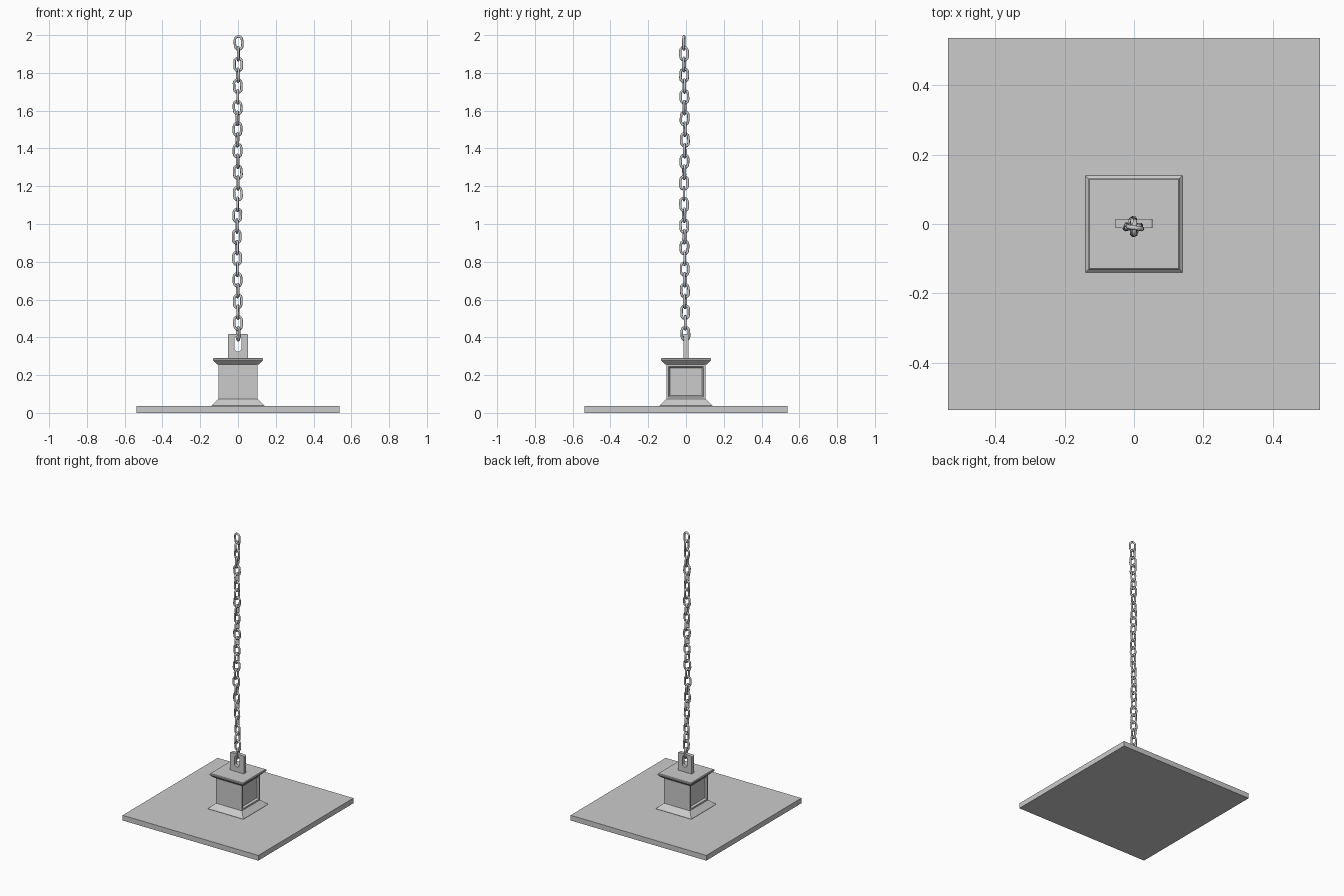
import bpy, bmesh, math, random
from mathutils import Matrix

if "Cube" in bpy.data.objects:
    bpy.data.objects.remove(bpy.data.objects["Cube"])

random.seed(4)


def finish(name, bm, smooth=False):
    bmesh.ops.recalc_face_normals(bm, faces=bm.faces)
    me = bpy.data.meshes.new(name)
    bm.to_mesh(me)
    bm.free()
    ob = bpy.data.objects.new(name, me)
    bpy.context.collection.objects.link(ob)
    if smooth:
        bpy.ops.object.select_all(action='DESELECT')
        ob.select_set(True)
        bpy.context.view_layer.objects.active = ob
        bpy.ops.object.shade_smooth_by_angle(angle=math.radians(50))
    return ob


def stadium(r, half, n):
    """Points and outward normals (x, z) of an upright slot outline."""
    out = []
    for i in range(2 * n + 2):
        top = i <= n
        a = math.pi * (i if top else i - 1) / n
        c, s = math.cos(a), math.sin(a)
        out.append((r * c, r * s + (half if top else -half), c, s))
    return out


# Ground plate
bm = bmesh.new()
bmesh.ops.create_cube(bm, size=1, matrix=Matrix.Translation((0, 0, 0.0185))
                      @ Matrix.Diagonal((1.074, 1.074, 0.037, 1)))
finish("ground_plate", bm)

# Pedestal: square rings with skirt, body and flared cap
profile = [(0.14, 0.03), (0.14, 0.039), (0.103, 0.074), (0.103, 0.256),
           (0.109, 0.256), (0.128, 0.274), (0.132, 0.278), (0.132, 0.286), (0.128, 0.29)]
bm = bmesh.new()
rings = [[bm.verts.new((h * sx, h * sy, z)) for sx, sy in ((-1, -1), (1, -1), (1, 1), (-1, 1))]
         for h, z in profile]
panels = []
for k, (a, b) in enumerate(zip(rings, rings[1:])):
    for i in range(4):
        j = (i + 1) % 4
        f = bm.faces.new((a[i], a[j], b[j], b[i]))
        if k == 2 and i in (1, 3):
            panels.append(f)
bm.faces.new(rings[0][::-1])
bm.faces.new(rings[-1])
bm.normal_update()
# Recessed panels on the two sides
for f in panels:
    bmesh.ops.inset_region(bm, faces=[f], thickness=0.015, depth=0)
    bmesh.ops.inset_region(bm, faces=[f], thickness=0.010, depth=-0.014)
finish("pedestal", bm)

# Anchor tab with rounded top corners and a slot
tab = bmesh.new()
pts = [(-0.054, 0.28), (0.054, 0.28)]
for cx, a0 in ((0.047, 0), (-0.047, 90)):
    for a in (0, 30, 60, 90):
        t = math.radians(a0 + a)
        pts.append((cx + 0.007 * math.cos(t), 0.411 + 0.007 * math.sin(t)))
f = tab.faces.new([tab.verts.new((x, -0.012, z)) for x, z in pts])
ext = bmesh.ops.extrude_face_region(tab, geom=[f])["geom"]
bmesh.ops.translate(tab, verts=[v for v in ext if isinstance(v, bmesh.types.BMVert)], vec=(0, 0.026, 0))
tab = finish("anchor_tab", tab)
cut = bmesh.new()
f = cut.faces.new([cut.verts.new((x, -0.1, z + 0.366)) for x, z, _, _ in stadium(0.019, 0.022, 8)])
ext = bmesh.ops.extrude_face_region(cut, geom=[f])["geom"]
bmesh.ops.translate(cut, verts=[v for v in ext if isinstance(v, bmesh.types.BMVert)], vec=(0, 0.2, 0))
cut = finish("slot_cutter", cut)
mod = tab.modifiers.new("slot", 'BOOLEAN')
mod.operation, mod.object, mod.solver = 'DIFFERENCE', cut, 'EXACT'
bpy.context.view_layer.update()
mesh = bpy.data.meshes.new_from_object(tab.evaluated_get(bpy.context.evaluated_depsgraph_get()))
tab.modifiers.clear()
tab.data = mesh
bpy.data.objects.remove(cut)


# Chain: alternating links with slight random twist
def add_link(bm, mat, rod=0.0068, sides=8):
    path = stadium(0.0195, 0.0153, 6)
    loops = []
    for x, z, nx, nz in path:
        loop = []
        for s in range(sides):
            a = 2 * math.pi * (s + 0.5) / sides
            c, d = rod * math.cos(a), rod * math.sin(a)
            co = Matrix.Translation((x + nx * c, d, z + nz * c)).translation
            loop.append(bm.verts.new(mat @ co))
        loops.append(loop)
    for i, a in enumerate(loops):
        b = loops[(i + 1) % len(loops)]
        for s in range(sides):
            t = (s + 1) % sides
            bm.faces.new((a[s], a[t], b[t], b[s]))


# x and y drift of the chain at a few heights, top to bottom
drift = [(0.003, -0.011), (-0.002, -0.009), (-0.003, -0.006), (0.0, -0.011),
         (-0.007, -0.009), (-0.002, -0.006), (0.001, -0.003)]
bm = bmesh.new()
count = 28
for k in range(count):
    u = k / (count - 1) * (len(drift) - 1)
    i = min(int(u), len(drift) - 2)
    w = u - i
    x, y = (drift[i][n] * (1 - w) + drift[i + 1][n] * w for n in (0, 1))
    twist = math.radians(90 * (k % 2) + random.uniform(-15, 15))
    tilt = math.radians(random.uniform(-4, 4))
    add_link(bm, Matrix.Translation((x, y, 1.9584 - 0.057 * k))
             @ Matrix.Rotation(twist, 4, 'Z') @ Matrix.Rotation(tilt, 4, 'Y'))
finish("chain", bm, smooth=True)
